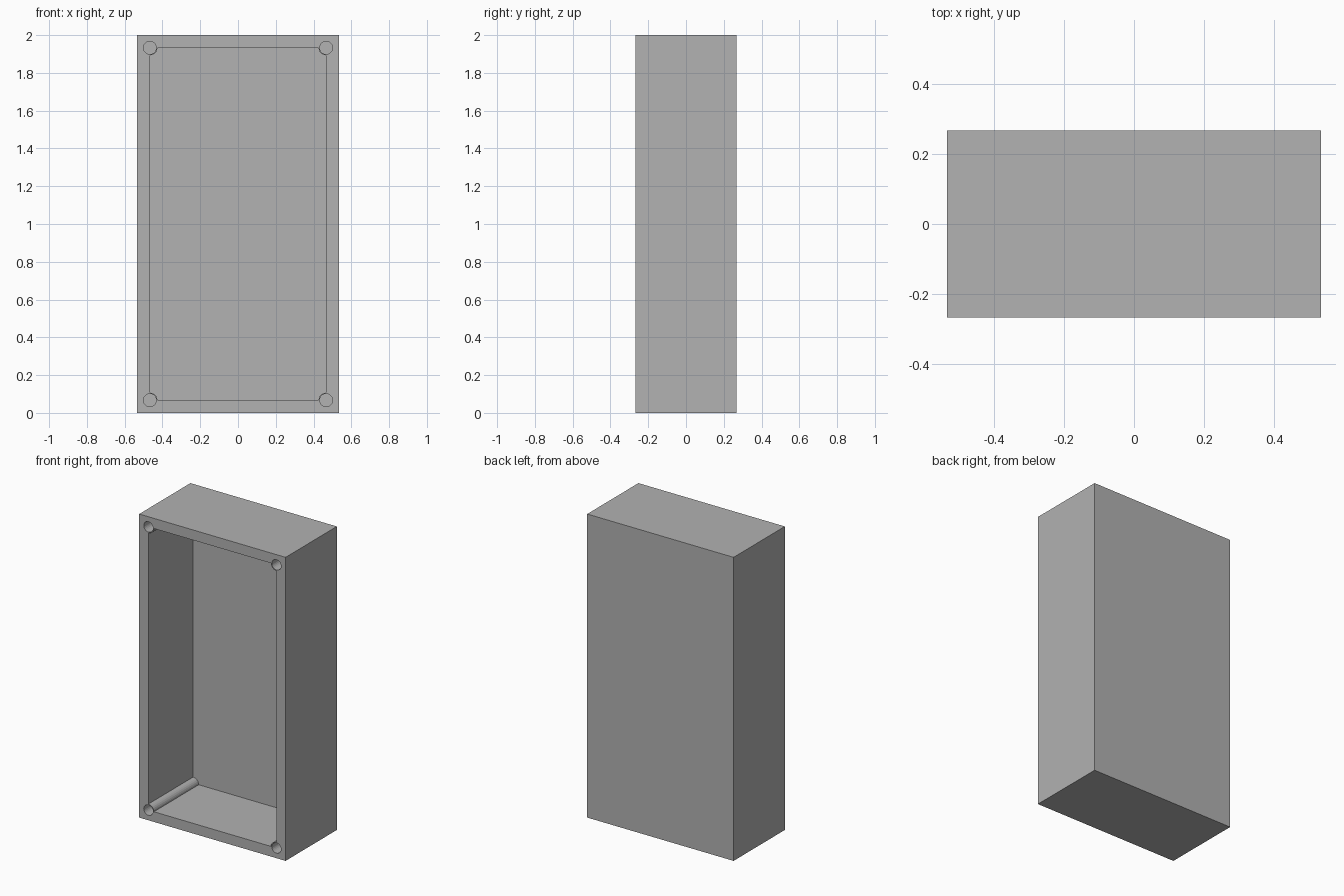
import bpy
import bmesh
from math import cos, sin, pi
from mathutils import Matrix

default = bpy.data.objects.get("Cube")
if default:
    bpy.data.objects.remove(default, do_unlink=True)

WIDTH, DEPTH, HEIGHT = 1.067, 0.533, 2.0
WALL = 0.067
POST_R, HOLE_R = 0.04, 0.034
SIDES = 24
FRONT = -DEPTH / 2
FLOOR = DEPTH / 2 - WALL          # inner face of the back panel
PROUD = FRONT - 0.1               # cutters stick out past the front
CX, CZ = WIDTH / 2 - WALL, HEIGHT / 2 - WALL
MID = HEIGHT / 2

grey = bpy.data.materials.new("plain grey")
grey.use_nodes = True
grey.diffuse_color = (0.445, 0.445, 0.445, 1)
grey.node_tree.nodes["Principled BSDF"].inputs["Base Color"].default_value = grey.diffuse_color


def make_object(name, bm):
    bmesh.ops.recalc_face_normals(bm, faces=bm.faces)
    mesh = bpy.data.meshes.new(name)
    bm.to_mesh(mesh)
    bm.free()
    mesh.materials.append(grey)
    obj = bpy.data.objects.new(name, mesh)
    bpy.context.collection.objects.link(obj)
    return obj


def prism(name, outline):
    """Extrude an x-z outline from ahead of the front to the back panel."""
    bm = bmesh.new()
    face = bm.faces.new([bm.verts.new((x, PROUD, z)) for x, z in outline])
    ext = bmesh.ops.extrude_face_region(bm, geom=[face])["geom"]
    moved = [v for v in ext if isinstance(v, bmesh.types.BMVert)]
    bmesh.ops.translate(bm, verts=moved, vec=(0, FLOOR - PROUD, 0))
    return make_object(name, bm)


def cut(target, cutter):
    cutter.hide_render = True
    mod = target.modifiers.new("cut", "BOOLEAN")
    mod.operation = "DIFFERENCE"
    mod.solver = "EXACT"
    mod.object = cutter
    bpy.ops.object.select_all(action="DESELECT")
    bpy.context.view_layer.objects.active = target
    target.select_set(True)
    bpy.ops.object.modifier_apply(modifier=mod.name)
    bpy.data.objects.remove(cutter, do_unlink=True)


# Outer case block
bm = bmesh.new()
bmesh.ops.create_cube(bm, size=1, matrix=Matrix.Translation((0, 0, MID))
                      @ Matrix.Diagonal((WIDTH, DEPTH, HEIGHT, 1)))
case = make_object("open_case", bm)

# Cavity outline, leaving a rounded screw post in each corner
corners = [(CX, CZ), (-CX, CZ), (-CX, -CZ), (CX, -CZ)]
outline = []
steps = SIDES // 4
for i, (x, z) in enumerate(corners):
    start = 1.5 * pi + i * pi / 2
    for k in range(steps + 1):
        a = start - k * pi / 2 / steps
        outline.append((x + POST_R * cos(a), MID + z + POST_R * sin(a)))
cut(case, prism("cavity_cutter", outline))

# Screw holes down the posts
for x, z in corners:
    ring = [(x + HOLE_R * cos(2 * pi * k / SIDES), MID + z + HOLE_R * sin(2 * pi * k / SIDES))
            for k in range(SIDES)]
    cut(case, prism("hole_cutter", ring))
